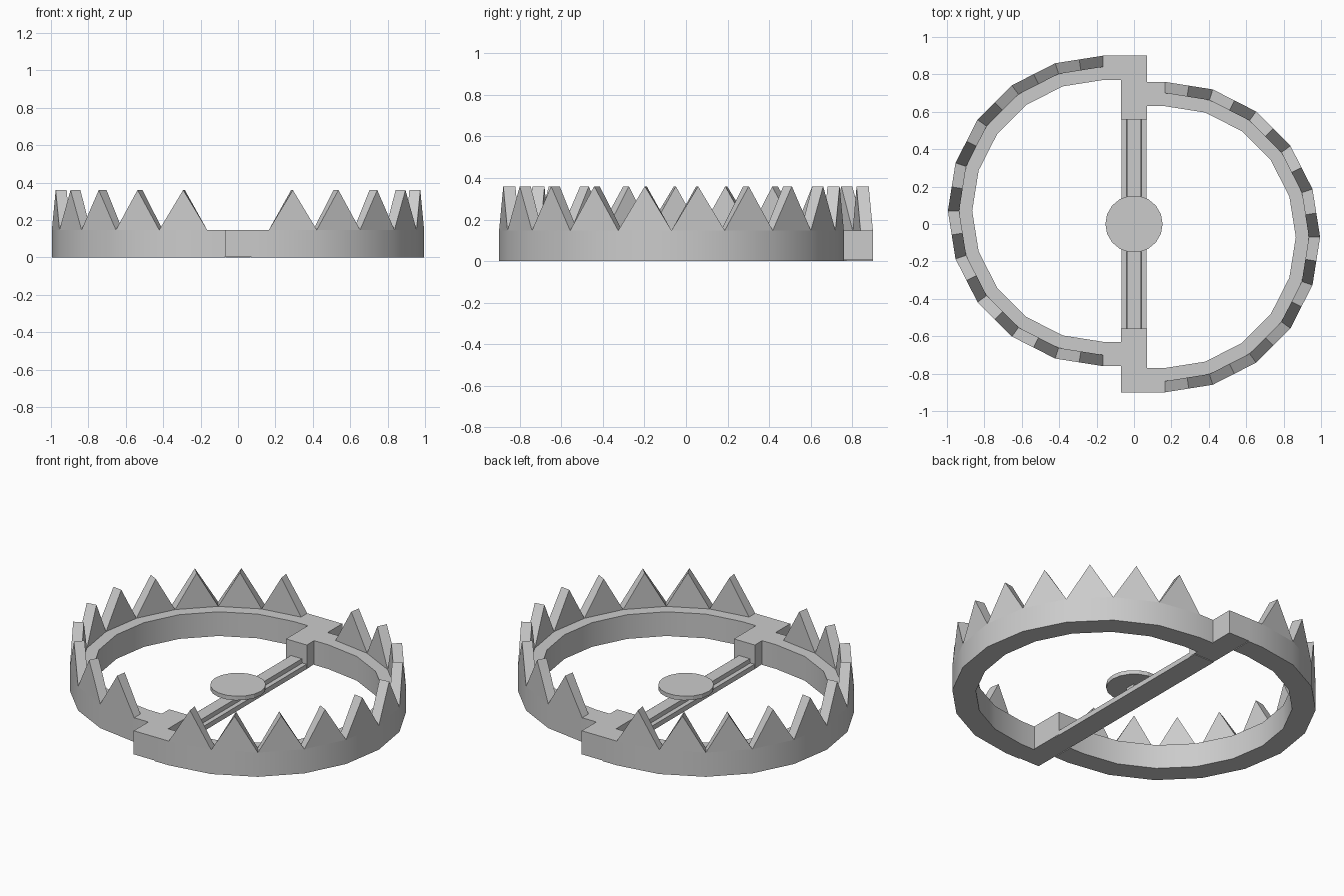
import bpy, bmesh
from math import sin, cos, pi

if "Cube" in bpy.data.objects:
    bpy.data.objects.remove(bpy.data.objects["Cube"])

CX, CY = 0.165, -0.07          # centre of the right jaw arc
R_OUT, R_IN, R_TOOTH = 0.83, 0.70, 0.77
SEG, H, PEAK = 10, 0.147, 0.36


def arc(r, i):
    a = pi * i / SEG
    return (CX + r * sin(a), CY + r * cos(a))


def finish(name, bm, smooth=False):
    bmesh.ops.recalc_face_normals(bm, faces=bm.faces)
    me = bpy.data.meshes.new(name)
    bm.to_mesh(me)
    bm.free()
    ob = bpy.data.objects.new(name, me)
    bpy.context.collection.objects.link(ob)
    if smooth:
        bpy.ops.object.select_all(action='DESELECT')
        ob.select_set(True)
        bpy.context.view_layer.objects.active = ob
        bpy.ops.object.shade_smooth_by_angle(angle=pi / 6)
    return ob


def box(name, x0, x1, y0, y1, z0, z1):
    bm = bmesh.new()
    bmesh.ops.create_cube(bm, size=1)
    for v in bm.verts:
        v.co = ((x0 + x1) / 2 + v.co.x * (x1 - x0),
                (y0 + y1) / 2 + v.co.y * (y1 - y0),
                (z0 + z1) / 2 + v.co.z * (z1 - z0))
    return finish(name, bm)


# half-ring jaw with short straight ends
def jaw(name):
    bm = bmesh.new()
    outer = [arc(R_OUT, i) for i in range(SEG + 1)]
    inner = [arc(R_IN, i) for i in range(SEG + 1)]
    for line in (outer, inner):
        line.insert(0, (0.07, line[0][1]))
        line.append((0.07, line[-1][1]))
    rings = [[bm.verts.new((*p, z)) for p, z in
              ((o, 0), (o, H), (i, H), (i, 0))] for o, i in zip(outer, inner)]
    for a, b in zip(rings, rings[1:]):
        for k in range(4):
            n = (k + 1) % 4
            bm.faces.new((a[k], a[n], b[n], b[k]))
    bm.faces.new(rings[0])
    bm.faces.new(rings[-1])
    return finish(name, bm, True)


# one wedge tooth per ring segment, its ridge pointing inward
def teeth(name):
    bm = bmesh.new()
    for i in range(SEG):
        sides = []
        for r in (R_OUT, R_TOOTH):
            p, q = arc(r, i), arc(r, i + 1)
            mid = ((p[0] + q[0]) / 2, (p[1] + q[1]) / 2)
            sides.append([bm.verts.new((*c, z)) for c, z in
                          ((p, H), (mid, PEAK), (q, H))])
        a, b = sides
        bm.faces.new(a)
        bm.faces.new(b)
        for k in range(2):
            bm.faces.new((a[k], a[k + 1], b[k + 1], b[k]))
    return finish(name, bm)


for side, turn in (("right", 0), ("left", pi)):
    jaw(side + "_jaw").rotation_euler.z = turn
    teeth(side + "_teeth").rotation_euler.z = turn

# hinge blocks
box("back_hinge_block", -0.07, 0.07, 0.56, 0.90, 0.004, H)
box("front_hinge_block", -0.07, 0.07, -0.90, -0.56, 0.004, H)

# cross bar with a raised centre strip
bm = bmesh.new()
profile = [(-0.068, 0), (0.068, 0), (0.068, 0.03), (0.04, 0.03),
           (0.037, 0.055), (-0.037, 0.055), (-0.04, 0.03), (-0.068, 0.03)]
ends = [[bm.verts.new((x, y, z)) for x, z in profile] for y in (-0.6, 0.6)]
for k in range(len(profile)):
    n = (k + 1) % len(profile)
    bm.faces.new((ends[0][k], ends[0][n], ends[1][n], ends[1][k]))
for e in ends:
    bm.faces.new(e)
finish("cross_bar", bm)


# trigger plate
bpy.ops.mesh.primitive_cylinder_add(vertices=18, radius=0.153, depth=0.025,
                                    location=(0, 0, 0.09), rotation=(0, 0, pi / 2))
bpy.context.object.name = "trigger_plate"

# short post under the plate
box("plate_post", -0.03, 0.03, -0.03, 0.03, 0.05, 0.08)
